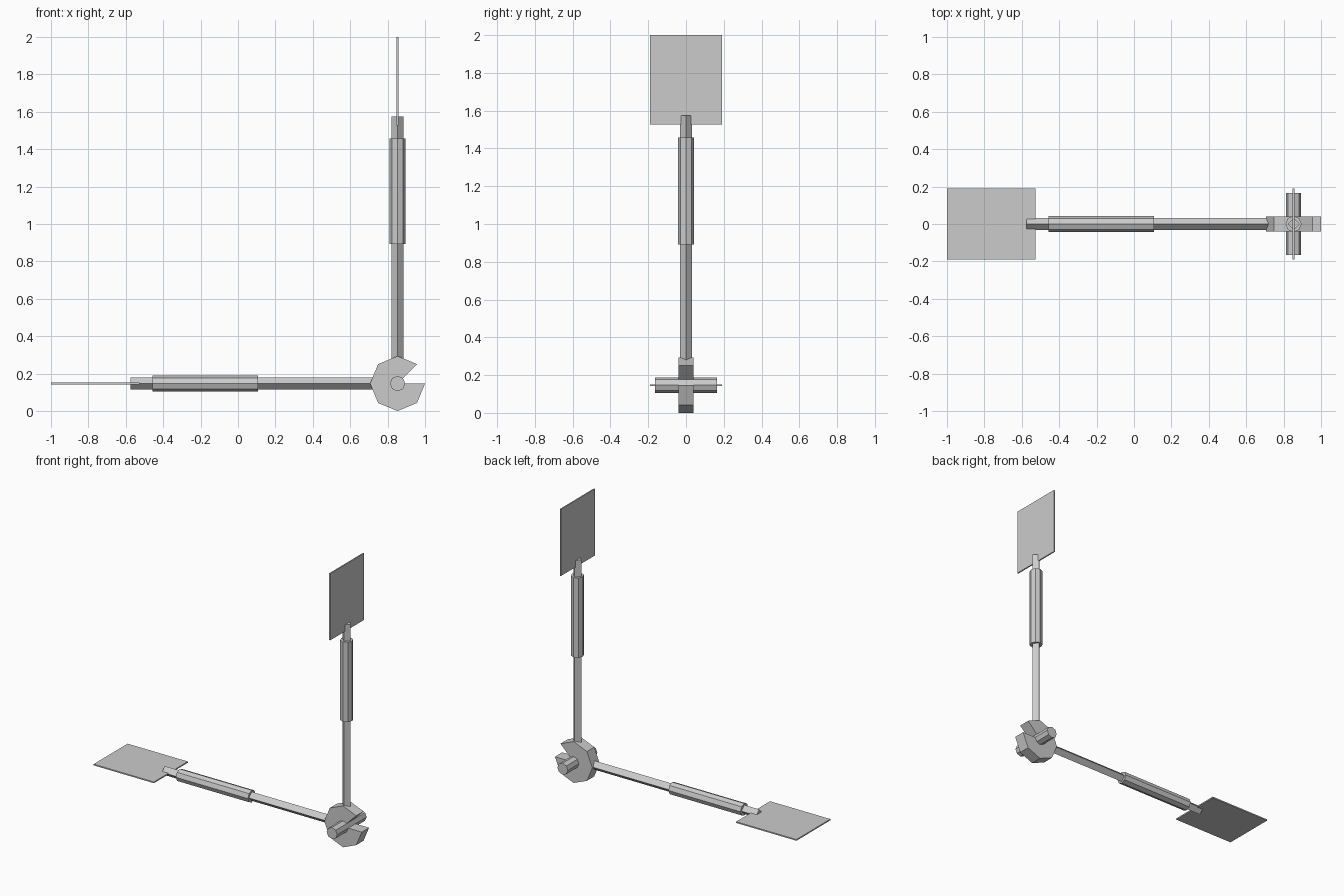
import bpy, bmesh
from math import radians, sin, cos
from mathutils import Matrix, Vector

if "Cube" in bpy.data.objects:
    bpy.data.objects.remove(bpy.data.objects["Cube"])

R = 0.147
HUB = Vector((1 - R, 0, R))


def finish(bm, name, matrix):
    bmesh.ops.transform(bm, matrix=matrix, verts=bm.verts)
    bmesh.ops.recalc_face_normals(bm, faces=bm.faces)
    mesh = bpy.data.meshes.new(name)
    bm.to_mesh(mesh)
    bm.free()
    ob = bpy.data.objects.new(name, mesh)
    bpy.context.collection.objects.link(ob)
    return ob


def prism(name, sides, radius, start, end, matrix):
    # straight bar along local z, corners lying on the local axes
    bm = bmesh.new()
    ring = [bm.verts.new((radius * cos(radians(360 * i / sides)),
                          radius * sin(radians(360 * i / sides)), start))
            for i in range(sides)]
    extrude(bm, ring, (0, 0, end - start))
    return finish(bm, name, matrix)


def extrude(bm, ring, vec):
    face = bm.faces.new(ring)
    ext = bmesh.ops.extrude_face_region(bm, geom=[face], use_keep_orig=True)
    moved = [g for g in ext["geom"] if isinstance(g, bmesh.types.BMVert)]
    bmesh.ops.translate(bm, vec=vec, verts=moved)


def plate(name, width, thick, start, end, matrix):
    bm = bmesh.new()
    bmesh.ops.create_cube(bm, size=1)
    bmesh.ops.scale(bm, vec=(thick, width, end - start), verts=bm.verts)
    bmesh.ops.translate(bm, vec=(0, 0, (start + end) / 2), verts=bm.verts)
    return finish(bm, name, matrix)


at_hub = Matrix.Translation(HUB)

# octagonal hub with one wedge missing
bm = bmesh.new()
ring = [bm.verts.new((0, -0.041, 0))]
for i in range(1, 9):
    a = radians(45 * i)
    ring.append(bm.verts.new((R * cos(a), -0.041, R * sin(a))))
extrude(bm, ring, (0, 0.082, 0))
finish(bm, "notched_hub", at_hub)

# axle through the hub
prism("axle", 8, 0.041, -0.165, 0.165, at_hub @ Matrix.Rotation(radians(90), 4, 'X'))

# two identical arms: upright, and laid over towards -x
for label, angle in (("upright", 0), ("level", -90)):
    m = at_hub @ Matrix.Rotation(radians(angle), 4, 'Y')
    prism(label + "_rod", 4, 0.032, 0.08, 1.428, m)
    prism(label + "_sleeve", 8, 0.043, 0.745, 1.311, m)
    plate(label + "_blade", 0.38, 0.009, 1.38, 2 - R, m)
